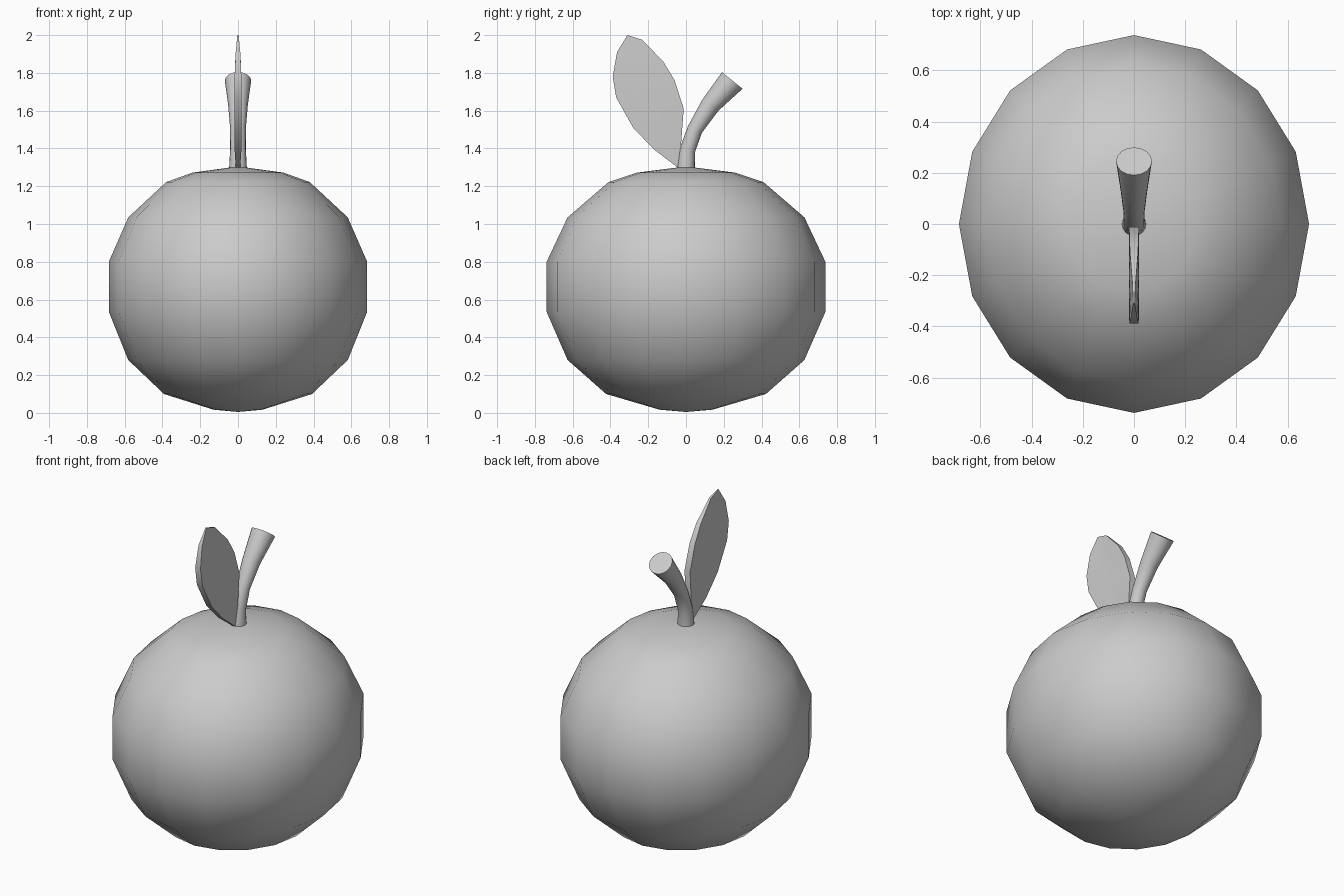
import bpy, bmesh, math
from mathutils import Vector

if "Cube" in bpy.data.objects:
    bpy.data.objects.remove(bpy.data.objects["Cube"])


def make_object(name, bm, angle):
    bmesh.ops.recalc_face_normals(bm, faces=bm.faces)
    mesh = bpy.data.meshes.new(name)
    bm.to_mesh(mesh)
    bm.free()
    ob = bpy.data.objects.new(name, mesh)
    bpy.context.collection.objects.link(ob)
    bpy.ops.object.select_all(action='DESELECT')
    ob.select_set(True)
    bpy.context.view_layer.objects.active = ob
    bpy.ops.object.shade_smooth_by_angle(angle=math.radians(angle))
    return ob


def bridge(bm, a, b):
    n = len(a)
    for i in range(n):
        j = (i + 1) % n
        bm.faces.new((a[i], a[j], b[j], b[i]))


def fan(bm, ring, point):
    c = bm.verts.new(point)
    for i in range(len(ring)):
        bm.faces.new((ring[i], ring[(i + 1) % len(ring)], c))


# Fruit body: 16-sided oval lathe, slightly deeper than wide
SIDES = 16
RX = 0.684 / 0.738
profile = [(0.14, 0.017), (0.423, 0.10), (0.627, 0.28), (0.738, 0.535),
           (0.738, 0.80), (0.627, 1.035), (0.41, 1.222), (0.26, 1.272)]
bm = bmesh.new()
rings = []
for r, z in profile:
    rings.append([bm.verts.new((r * RX * math.cos(math.tau * i / SIDES),
                                r * math.sin(math.tau * i / SIDES), z))
                  for i in range(SIDES)])
for a, b in zip(rings, rings[1:]):
    bridge(bm, a, b)
fan(bm, rings[0], (0, 0, 0.005))
fan(bm, rings[-1], (0, 0, 1.305))
make_object("fruit_body", bm, 60)

# Stem: curved tube flaring towards its cut end (y, z, radius, tilt)
path = [(0.0, 1.295, 0.047, 0), (0.007, 1.39, 0.042, 10),
        (0.047, 1.50, 0.041, 24), (0.13, 1.63, 0.052, 34),
        (0.245, 1.76, 0.070, 39)]
bm = bmesh.new()
rings = []
for y, z, r, tilt in path:
    t = math.radians(tilt)
    side = Vector((0, math.cos(t), -math.sin(t)))
    rings.append([bm.verts.new(Vector((0, y, z))
                  + Vector((r, 0, 0)) * math.cos(math.tau * i / SIDES)
                  + side * r * math.sin(math.tau * i / SIDES))
                  for i in range(SIDES)])
for a, b in zip(rings, rings[1:]):
    bridge(bm, a, b)
bm.faces.new(rings[0])
bm.faces.new(rings[-1])
make_object("stem", bm, 40)

# Leaf: thin upright blade, tapering to its tip (y, z, half thickness)
outline = [(-0.045, 1.30, 0.012), (-0.17, 1.395, 0.018), (-0.28, 1.51, 0.019),
           (-0.37, 1.67, 0.019), (-0.388, 1.78, 0.018), (-0.365, 1.91, 0.012),
           (-0.31, 2.0, 0.003), (-0.232, 1.975, 0.006), (-0.12, 1.86, 0.015),
           (-0.06, 1.76, 0.018), (-0.012, 1.61, 0.019), (-0.028, 1.40, 0.017)]
bm = bmesh.new()
sides = [[bm.verts.new((s * h, y, z)) for y, z, h in outline] for s in (-1, 1)]
bridge(bm, *sides)
for s, ring in zip((-1, 1), sides):
    fan(bm, ring, (s * 0.019, -0.19, 1.67))
make_object("leaf", bm, 30)
